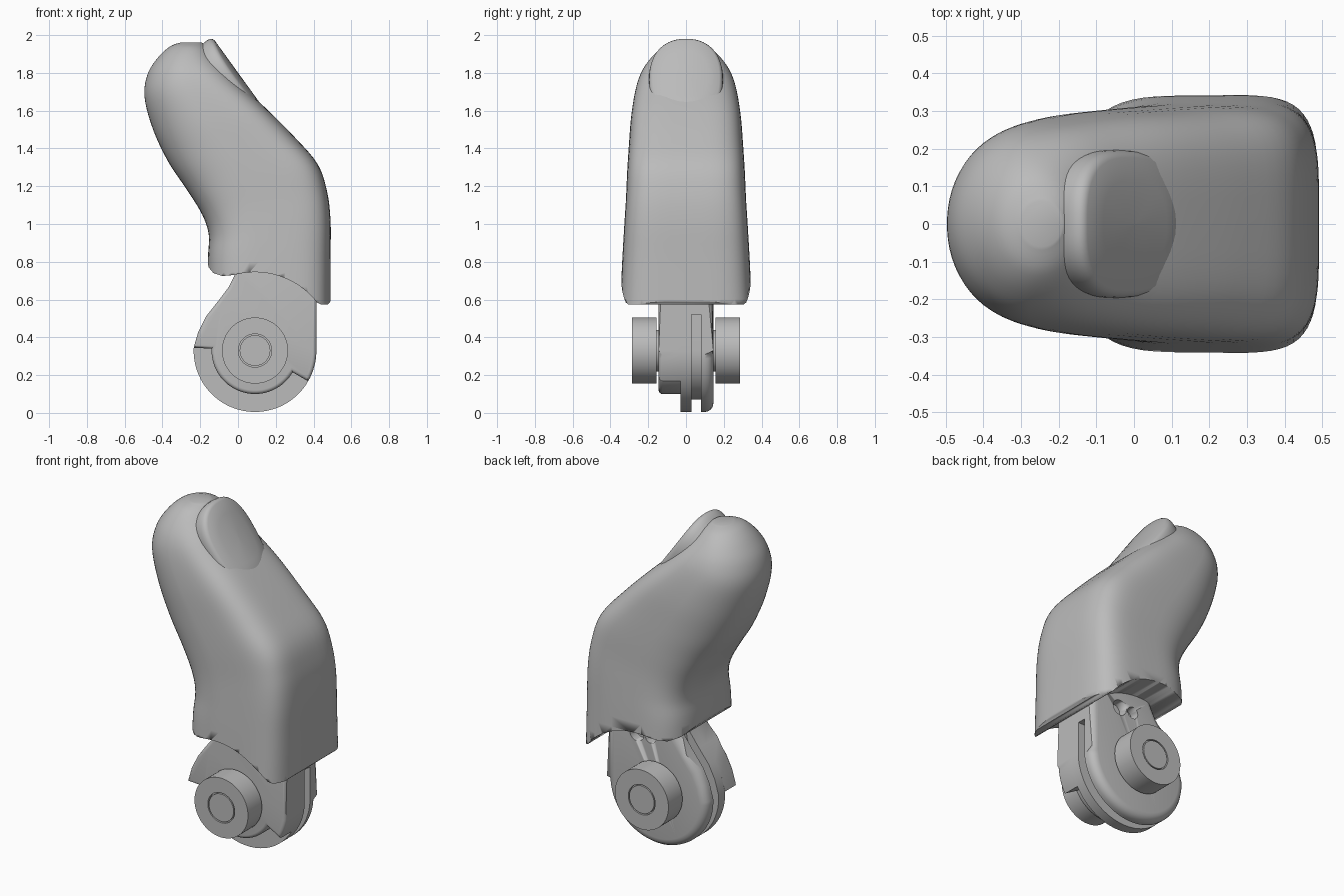
import bpy, bmesh
from math import sin, cos, pi, radians
from mathutils import Vector

if "Cube" in bpy.data.objects:
    bpy.data.objects.remove(bpy.data.objects["Cube"])

grey = bpy.data.materials.new("plain_grey")
grey.use_nodes = True
grey.diffuse_color = (0.5, 0.5, 0.5, 1)
grey.node_tree.nodes["Principled BSDF"].inputs["Base Color"].default_value = (0.5, 0.5, 0.5, 1)

AX, AZ = 0.09, 0.33      # hinge axis


def finish(bm, name, angle=35):
    bmesh.ops.recalc_face_normals(bm, faces=bm.faces)
    me = bpy.data.meshes.new(name)
    bm.to_mesh(me)
    bm.free()
    me.materials.append(grey)
    ob = bpy.data.objects.new(name, me)
    bpy.context.collection.objects.link(ob)
    bpy.ops.object.select_all(action='DESELECT')
    ob.select_set(True)
    bpy.context.view_layer.objects.active = ob
    bpy.ops.object.shade_smooth_by_angle(angle=radians(angle))
    return ob


def loft(name, rings, angle=35):
    """Skin closed rings of equal size and cap both ends."""
    bm = bmesh.new()
    rows = [[bm.verts.new(p) for p in ring] for ring in rings]
    n = len(rows[0])
    for a, b in zip(rows, rows[1:]):
        for i in range(n):
            j = (i + 1) % n
            bm.faces.new((a[i], a[j], b[j], b[i]))
    bm.faces.new(rows[0])
    bm.faces.new(rows[-1])
    return finish(bm, name, angle)


def prism(name, profile, y0, y1, round_y=None, radius=0.0):
    """Extrude an XZ profile along y, rounding the rim at round_y."""
    bm = bmesh.new()
    f = bm.faces.new([bm.verts.new((x, y0, z)) for x, z in profile])
    new = bmesh.ops.extrude_face_region(bm, geom=[f])["geom"]
    for v in new:
        if isinstance(v, bmesh.types.BMVert):
            v.co.y = y1
    if round_y is not None:
        rim = [e for e in bm.edges if all(abs(v.co.y - round_y) < 1e-4 for v in e.verts)]
        bmesh.ops.bevel(bm, geom=rim, offset=radius, segments=4, profile=0.5, affect='EDGES')
    return finish(bm, name)


def arc(r, a0, a1, n, x=AX, z=AZ):
    steps = [radians(a0 + (a1 - a0) * i / n) for i in range(n + 1)]
    return [(x + r * cos(a), z + r * sin(a)) for a in steps]


def cut(ob, cutter):
    m = ob.modifiers.new("cut", 'BOOLEAN')
    m.operation, m.solver, m.object = 'DIFFERENCE', 'EXACT', cutter
    cutter.hide_render = True
    cutter.hide_set(True)


def superpow(c, e):
    return (1 if c >= 0 else -1) * abs(c) ** (2 / e)


# Fingertip stations: pad x, z, back x, z, half width, pad roundness, back roundness
stations = [
    (-.16, .50, .49, .50, .352, 3.4, 4.5),
    (-.16, .80, .49, .80, .338, 3.4, 4.5),
    (-.155, .94, .49, 1.02, .327, 3.2, 4.5),
    (-.19, 1.05, .47, 1.18, .318, 3.0, 4.5),
    (-.27, 1.18, .42, 1.32, .312, 2.7, 4.5),
    (-.37, 1.33, .30, 1.46, .303, 2.4, 4.2),
    (-.45, 1.50, .14, 1.62, .29, 2.2, 4.0),
    (-.495, 1.67, .00, 1.75, .266, 2.1, 3.4),
    (-.48, 1.79, -.06, 1.82, .235, 2.0, 2.8),
    (-.425, 1.88, -.11, 1.88, .185, 2.0, 2.3),
    (-.36, 1.94, -.15, 1.93, .125, 2.0, 2.0),
    (-.30, 1.962, -.19, 1.96, .06, 2.0, 2.0),
]


def blend(rows, sub=5):
    """Catmull-Rom interpolation between stations."""
    out = []
    for i in range(len(rows) - 1):
        p = [rows[max(0, min(len(rows) - 1, i + k))] for k in (-1, 0, 1, 2)]
        for s in range(sub):
            t = s / sub
            out.append([0.5 * (2 * b + (c - a) * t + (2 * a - 5 * b + 4 * c - d) * t * t
                               + (3 * b - a - 3 * c + d) * t ** 3) for a, b, c, d in zip(*p)])
    return out + [list(rows[-1])]


def section(row, n=64):
    lx, lz, rx, rz, w, ep, eb = row
    mid, half = Vector((lx + rx, 0, lz + rz)) / 2, Vector((rx - lx, 0, rz - lz)) / 2
    ring = []
    for i in range(n):
        a = 2 * pi * (i + 0.5) / n
        e = eb if cos(a) > 0 else ep
        ring.append(mid + half * superpow(cos(a), e) + Vector((0, w * superpow(sin(a), e), 0)))
    return ring


fingertip = loft("fingertip", [section(r) for r in blend(stations)], 40)

# Curved underside of the fingertip, concentric with the hinge
underside = ([(-.6, .3), (-.6, .81), (-.165, .81), (-.155, .77), (-.13, .74), (-.085, .725), (-.05, .727)]
             + arc(.415, 105, 38, 24)
             + [(.44, .573), (.475, .574), (.487, .585), (.495, .61), (.7, .61), (.7, .3)])
cut(fingertip, prism("underside_cutter", underside, -.6, .6))

# Nail: crowned rounded plate with a soft rim, sunk into the fingertip
centre = Vector((.003, 0, 1.797))
along, out = Vector((.586, 0, -.81)), Vector((.81, 0, .586))


def nail_ring(scale, depth, n=64):
    ring = []
    for i in range(n):
        a = 2 * pi * i / n
        e = 2.8 if cos(a) > 0 else 2.4
        u, y = .24 * scale * superpow(cos(a), e), .196 * scale * superpow(sin(a), e)
        ring.append(centre + along * u + Vector((0, y, 0)) - out * (depth + .8 * y * y))
    return ring


loft("nail", [nail_ring(s, d) for s, d in (
    (.95, .12), (1, .05), (1, .03), (.985, .014), (.95, .004), (.9, 0), (.6, 0), (.3, 0), (.02, 0))])

# Hinge plates
R = .325
top_left = [(0, .8), (-.012, .74), (-.05, .665), (-.105, .592), (-.17, .51), (-.21, .43)]
full = [(.415, .8)] + top_left + arc(R, 178, 360, 48)
stepped = ([(.415, .8)] + top_left + [(-.235, .345), (-.14, .34)]
           + arc(.23, 180, 330, 36) + arc(R, 330, 360, 8))
core = [(.415, .8), (0, .8), (-.03, .62)] + arc(.26, 160, 360, 40) + [(.35, .52), (.415, .52)]

prism("front_plate", stepped, -.145, -.03, -.145, .02)
prism("middle_plate", full, -.03, .03)
prism("groove_core", core, .03, .08)
back_plate = prism("back_plate", full, .08, .145, .145, .045)

# Cable holes in the back plate
for k, (x, z, r) in enumerate(((.13, .635, .035), (.22, .635, .045))):
    cut(back_plate, prism("hole_cutter_%d" % k, arc(r, 0, 345, 23, x, z), .09, .3))

# Axle with a hub on each side and a ring groove around the pin
half_axle = [(.001, .285), (.081, .285), (.081, .268), (.088, .268), (.088, .285),
             (.175, .285), (.175, .155), (.11, .155), (.11, .1)]
lathe = [(r, -y) for r, y in half_axle] + half_axle[::-1]
loft("axle_and_hubs", [[(AX + r * cos(2 * pi * i / 64), y, AZ + .0 + r * sin(2 * pi * i / 64))
                        for i in range(64)] for r, y in lathe])
